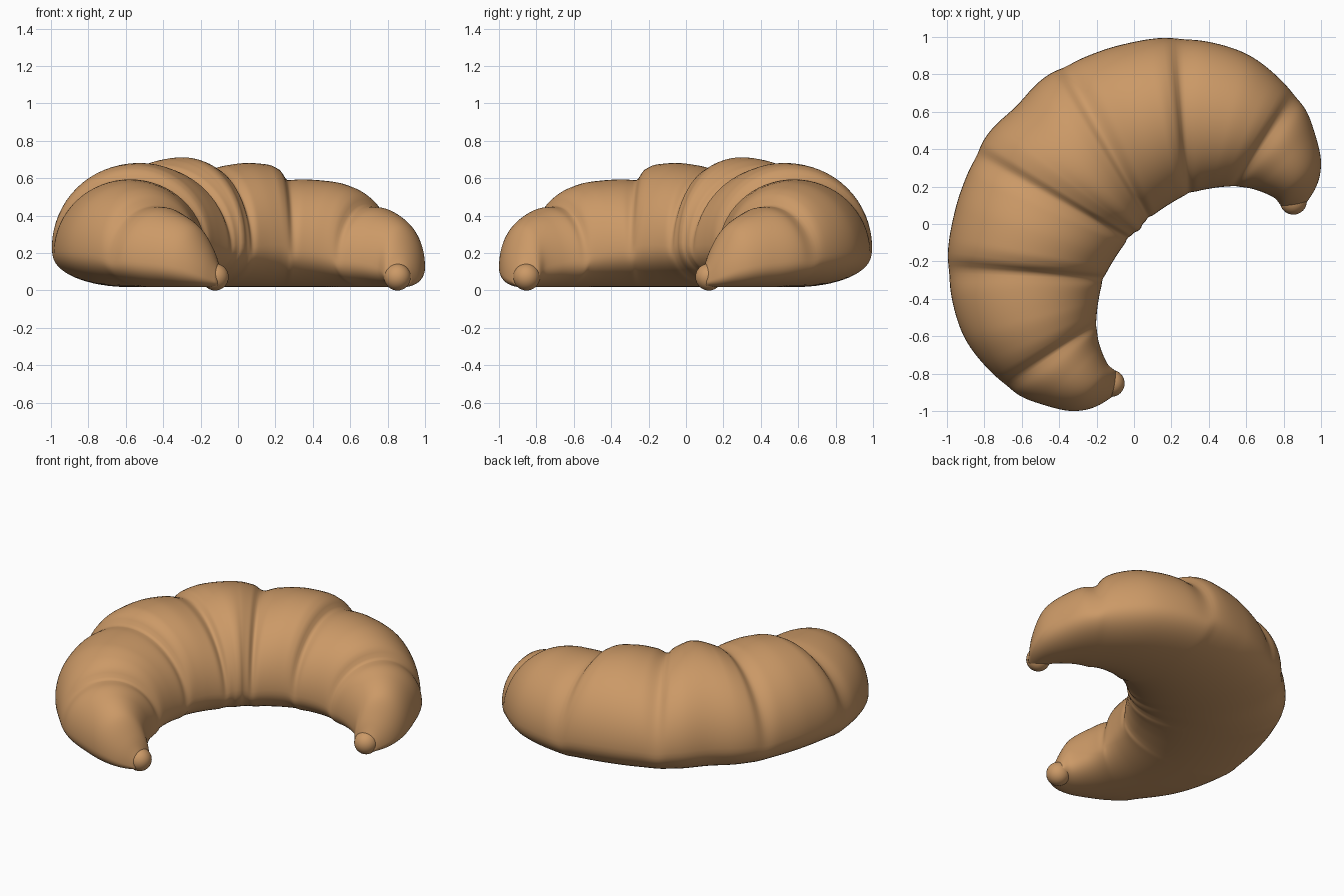
import bpy, bmesh, math

if "Cube" in bpy.data.objects:
    bpy.data.objects.remove(bpy.data.objects["Cube"])

crust = bpy.data.materials.new("baked crust")
crust.diffuse_color = (0.60, 0.32, 0.135, 1)
crust.use_nodes = True
crust.node_tree.nodes["Principled BSDF"].inputs["Base Color"].default_value = crust.diffuse_color

# Half of the crescent: position along the roll, inner edge x/y, outer edge x/y
EDGE = [(0, .03, -.03, -.63, .63), (1, .08, .03, -.37, .845), (1.5, .18, .10, -.08, .955),
        (2, .29, .16, .24, .995), (2.5, .41, .19, .60, .91), (3, .53, .20, .86, .69),
        (3.5, .66, .18, .965, .49), (3.8, .75, .14, 1.0, .32), (4.05, .785, .10, .97, .19),
        (4.2, .80, .09, .92, .11)]
# Crest height along the roll, with a step at each layer edge
CREST = [(0, .712), (.5, .70), (.85, .672), (1, .64), (1.2, .665), (1.5, .682), (1.75, .674),
         (1.9, .645), (2, .59), (2.15, .594), (2.5, .582), (2.75, .55), (2.9, .508),
         (3, .45), (3.2, .445), (3.5, .415), (3.8, .345), (4.05, .22), (4.2, .13)]
GROOVES = (1.0, 2.03, 3.03)


def mirrored_edges(rows):
    left = [(-t, -b, -a, -d, -c) for t, a, b, c, d in reversed(rows[1:])]
    return left + rows


def mirrored_crest(rows):
    return [(-t, h) for t, h in reversed(rows[1:])] + rows


def sample(rows, t, limit=False):
    """Smooth cubic curve through uneven keys; limit stops overshoot."""
    n = len(rows)
    i = 0
    while i < n - 2 and t > rows[i + 1][0]:
        i += 1
    h = rows[i + 1][0] - rows[i][0]
    u = (t - rows[i][0]) / h

    def secant(k, j):
        return (rows[k + 1][j] - rows[k][j]) / (rows[k + 1][0] - rows[k][0])

    def slope(k, j):
        if k == 0:
            return secant(0, j)
        if k == n - 1:
            return secant(n - 2, j)
        a, b = secant(k - 1, j), secant(k, j)
        if limit:
            return 2 * a * b / (a + b) if a * b > 0 else 0
        ha, hb = rows[k][0] - rows[k - 1][0], rows[k + 1][0] - rows[k][0]
        return (a * hb + b * ha) / (ha + hb)

    out = []
    for j in range(1, len(rows[0])):
        out.append((2*u**3 - 3*u**2 + 1) * rows[i][j] + (u**3 - 2*u**2 + u) * h * slope(i, j)
                   + (3*u**2 - 2*u**3) * rows[i + 1][j] + (u**3 - u**2) * h * slope(i + 1, j))
    return out


def finish(bm, name):
    bmesh.ops.recalc_face_normals(bm, faces=bm.faces[:])
    for f in bm.faces:
        f.smooth = True
    me = bpy.data.meshes.new(name)
    bm.to_mesh(me)
    bm.free()
    me.materials.append(crust)
    ob = bpy.data.objects.new(name, me)
    bpy.context.collection.objects.link(ob)
    return ob


# Rolled body: lofted cross-sections from tip to tip
edges, crest = mirrored_edges(EDGE), mirrored_crest(CREST)
STEPS, SIDES, END = 252, 64, 4.2
bm = bmesh.new()
rings = []
for k in range(STEPS + 1):
    t = -END + 2 * END * k / STEPS
    ix, iy, ox, oy = sample(edges, t)
    top = sample(crest, t, True)[0]
    waist, base = top * .36, .018
    pinch = sum(math.exp(-((abs(t) - g) / .1) ** 2) for g in GROOVES)
    ring = []
    for s in range(SIDES):
        a = 2 * math.pi * s / SIDES
        c, sn = math.cos(a), math.sin(a)
        w = c
        if sn >= 0:
            z = waist + (top - waist) * sn
        else:
            z = waist - (waist - base) * abs(sn) ** .9
        # layer edges pinch the flanks, fading out towards the floor
        fade = min(1, max(0, sn + .25))
        w *= 1 - .05 * pinch * fade
        ring.append(bm.verts.new(((ix + ox) / 2 + (ox - ix) / 2 * w,
                                  (iy + oy) / 2 + (oy - iy) / 2 * w, z)))
    rings.append(ring)
for r0, r1 in zip(rings, rings[1:]):
    for s in range(SIDES):
        q = (s + 1) % SIDES
        bm.faces.new((r0[s], r0[q], r1[q], r1[s]))
bm.faces.new(rings[0])
bm.faces.new(rings[-1])
finish(bm, "croissant_body")

# Small rounded knobs at both tips
for name, x, y in (("right_tip", .852, .122), ("left_tip", -.122, -.852)):
    bm = bmesh.new()
    bmesh.ops.create_uvsphere(bm, u_segments=32, v_segments=16, radius=.072)
    bmesh.ops.translate(bm, verts=bm.verts[:], vec=(x, y, .072))
    finish(bm, name)
